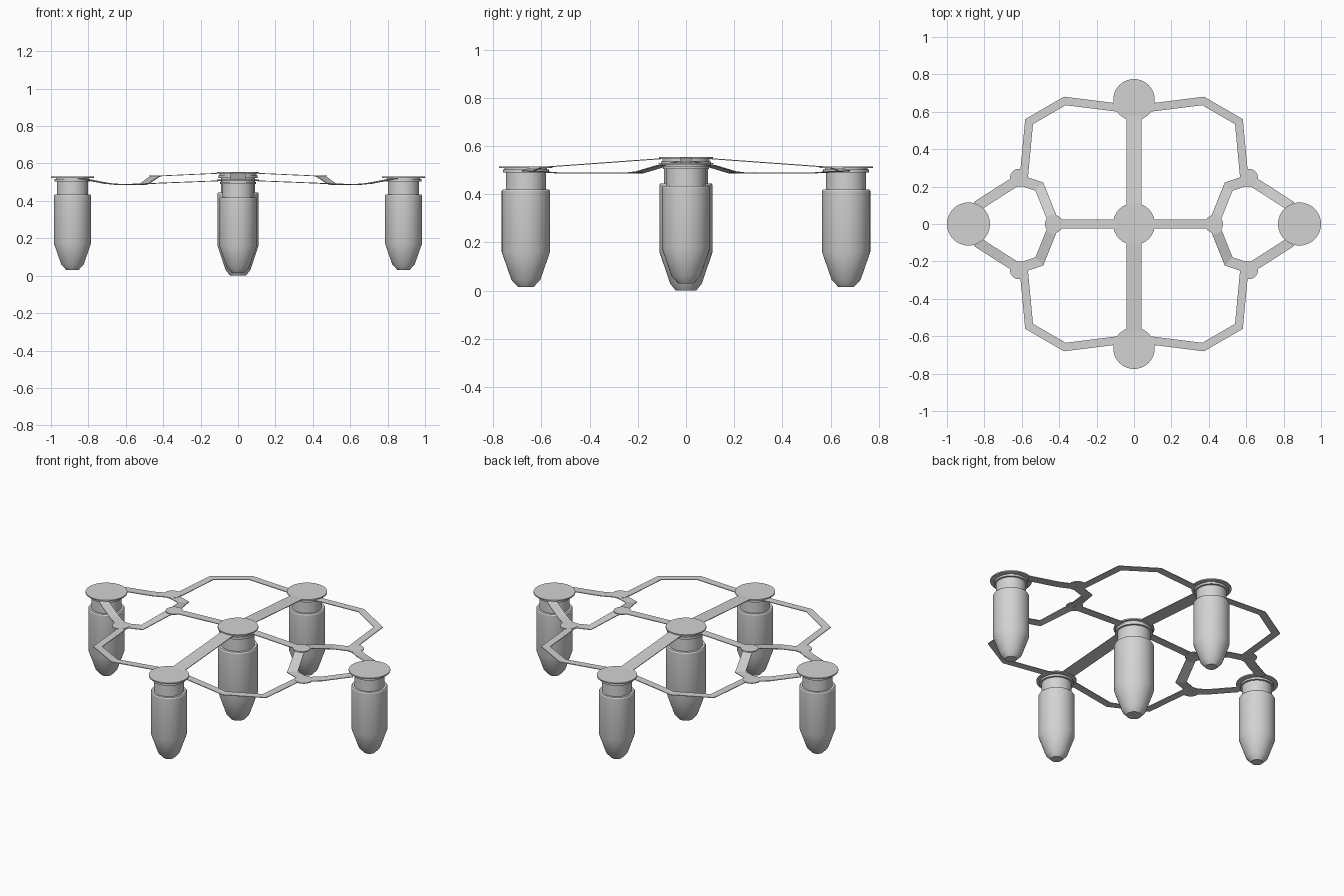
import bpy, bmesh
from math import pi
from mathutils import Vector, Matrix

cube = bpy.data.objects.get("Cube")
if cube:
    bpy.data.objects.remove(cube, do_unlink=True)

GREY = (0.65, 0.65, 0.65, 1)
mat = bpy.data.materials.new("light_grey")
mat.use_nodes = True
mat.diffuse_color = GREY
mat.node_tree.nodes["Principled BSDF"].inputs["Base Color"].default_value = GREY


def add_object(name, bm, smooth=False):
    mesh = bpy.data.meshes.new(name)
    bm.to_mesh(mesh)
    bm.free()
    mesh.materials.append(mat)
    obj = bpy.data.objects.new(name, mesh)
    bpy.context.collection.objects.link(obj)
    if smooth:
        bpy.ops.object.select_all(action='DESELECT')
        obj.select_set(True)
        bpy.context.view_layer.objects.active = obj
        bpy.ops.object.shade_smooth_by_angle(angle=pi / 7)
    return obj


def pod(name, profile, location):
    """Turned body from (radius, height) pairs, closed at both ends."""
    bm = bmesh.new()
    verts = [bm.verts.new((r, 0, z)) for r, z in profile]
    edges = [bm.edges.new(pair) for pair in zip(verts, verts[1:])]
    bmesh.ops.spin(bm, geom=verts + edges, cent=(0, 0, 0), axis=(0, 0, 1),
                   angle=2 * pi, steps=40)
    bmesh.ops.remove_doubles(bm, verts=bm.verts, dist=1e-4)
    bmesh.ops.holes_fill(bm, edges=[e for e in bm.edges if e.is_boundary], sides=0)
    bmesh.ops.recalc_face_normals(bm, faces=bm.faces)
    bmesh.ops.translate(bm, verts=bm.verts, vec=location)
    add_object(name, bm, smooth=True)


def strip(name, points, width, sx=1, sy=1):
    """Thin mitred band whose top follows the path."""
    path = [Vector((x * sx, y * sy, z)) for x, y, z in points]
    flat = [p.xy for p in path]
    dirs = [(b - a).normalized() for a, b in zip(flat, flat[1:])]
    bm = bmesh.new()
    rows = []
    for i, p in enumerate(path):
        before, after = dirs[max(i - 1, 0)], dirs[min(i, len(dirs) - 1)]
        mid = (before + after).normalized()
        side = Vector((-mid.y, mid.x, 0)) * width / 2 / mid.dot(after)
        rows.append((bm.verts.new(p + side), bm.verts.new(p - side)))
    for (a, b), (c, d) in zip(rows, rows[1:]):
        bm.faces.new((a, b, d, c))
    for f in bm.faces:
        f.normal_update()
        if f.normal.z < 0:
            f.normal_flip()
    obj = add_object(name, bm)
    mod = obj.modifiers.new("thickness", 'SOLIDIFY')
    mod.thickness = 0.004
    mod.offset = -1


def joint(name, x, y, z):
    bm = bmesh.new()
    bmesh.ops.create_cone(bm, cap_ends=True, segments=32, radius1=0.048,
                          radius2=0.048, depth=0.005,
                          matrix=Matrix.Translation((x, y, z - 0.0015)))
    add_object(name, bm, smooth=True)


# Five hanging pods with a collar and a round cap
OUTER = [(0.032, 0), (0.06, 0.03), (0.1, 0.145), (0.1, 0.398), (0.096, 0.404),
         (0.083, 0.404), (0.083, 0.475), (0.095, 0.475), (0.095, 0.487),
         (0.088, 0.487), (0.088, 0.493), (0.115, 0.493), (0.115, 0.5)]
CENTRE = [(0.042, 0), (0.066, 0.03), (0.11, 0.16), (0.11, 0.438), (0.106, 0.445),
          (0.092, 0.445), (0.092, 0.522), (0.104, 0.522), (0.104, 0.536),
          (0.098, 0.536), (0.098, 0.547), (0.112, 0.547), (0.112, 0.555)]
END = [(min(r, 0.111), z) for r, z in OUTER]
pod("centre_pod", CENTRE, (0, 0, 0))
for side, s in (("left", 1), ("right", -1)):
    pod(side + "_pod", OUTER, (s * 0.885, 0, 0.03))
for side, s in (("back", 1), ("front", -1)):
    pod(side + "_pod", END, (0, s * 0.664, 0.015))

# Straight bars sloping away from the centre
for side, s in (("back", 1), ("front", -1)):
    strip(side + "_bar", [(0, 0.05, 0.553), (0, 0.62, 0.512)], 0.082, sy=s)
for side, s in (("left", 1), ("right", -1)):
    strip(side + "_bar", [(0.05, 0, 0.552), (0.43, 0, 0.535)], 0.05, sx=s)
    joint(side + "_inner_joint", s * 0.428, 0, 0.536)

# Bent links, mirrored into the four corners
INNER = [(0.43, 0.01, 0.536), (0.446, 0.05, 0.532), (0.506, 0.2, 0.49), (0.61, 0.235, 0.489)]
ARM = [(0.62, 0.235, 0.489), (0.7, 0.185, 0.495), (0.84, 0.095, 0.522)]
LOOP = [(0.59, 0.24, 0.489), (0.561, 0.547, 0.491), (0.37, 0.658, 0.499), (0.06, 0.619, 0.511)]
for lr, sx in (("left", 1), ("right", -1)):
    for fb, sy in (("back", 1), ("front", -1)):
        corner = fb + "_" + lr
        joint(corner + "_joint", sx * 0.615, sy * 0.247, 0.49)
        strip(corner + "_inner_link", INNER, 0.055, sx, sy)
        strip(corner + "_arm", ARM, 0.055, sx, sy)
        strip(corner + "_loop", LOOP, 0.044, sx, sy)
